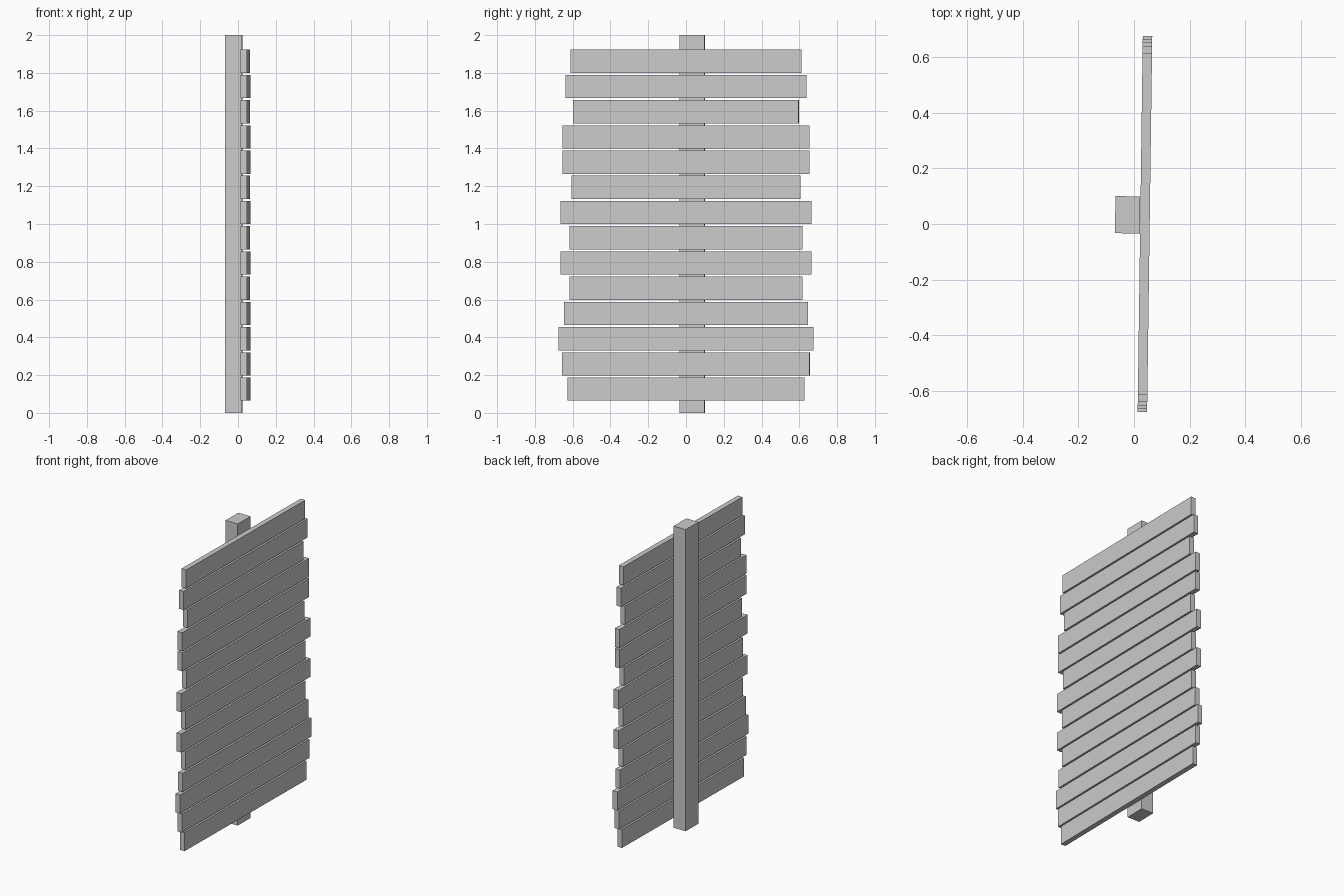
import bpy
import math

if "Cube" in bpy.data.objects:
    bpy.data.objects.remove(bpy.data.objects["Cube"])

TILT = -0.0137  # the whole panel is turned very slightly about z


def box(name, size, loc):
    bpy.ops.mesh.primitive_cube_add(size=1, location=loc, rotation=(0, 0, TILT))
    ob = bpy.context.object
    ob.name = name
    ob.scale = size
    bpy.ops.object.transform_apply(location=False, rotation=False, scale=True)
    return ob


# upright post behind the boards
box("post", (0.089, 0.133, 2.0), (-0.0229, 0.033, 1.0))

# horizontal boards of uneven length, bottom to top
half_lengths = [0.627, 0.655, 0.675, 0.647, 0.617, 0.664, 0.617,
                0.664, 0.606, 0.653, 0.653, 0.597, 0.637, 0.612]
for i, half in enumerate(half_lengths):
    box(f"board_{i + 1}", (0.034, 2 * half, 0.123),
        (0.0393, 0, 0.126 + i * 0.1335))
